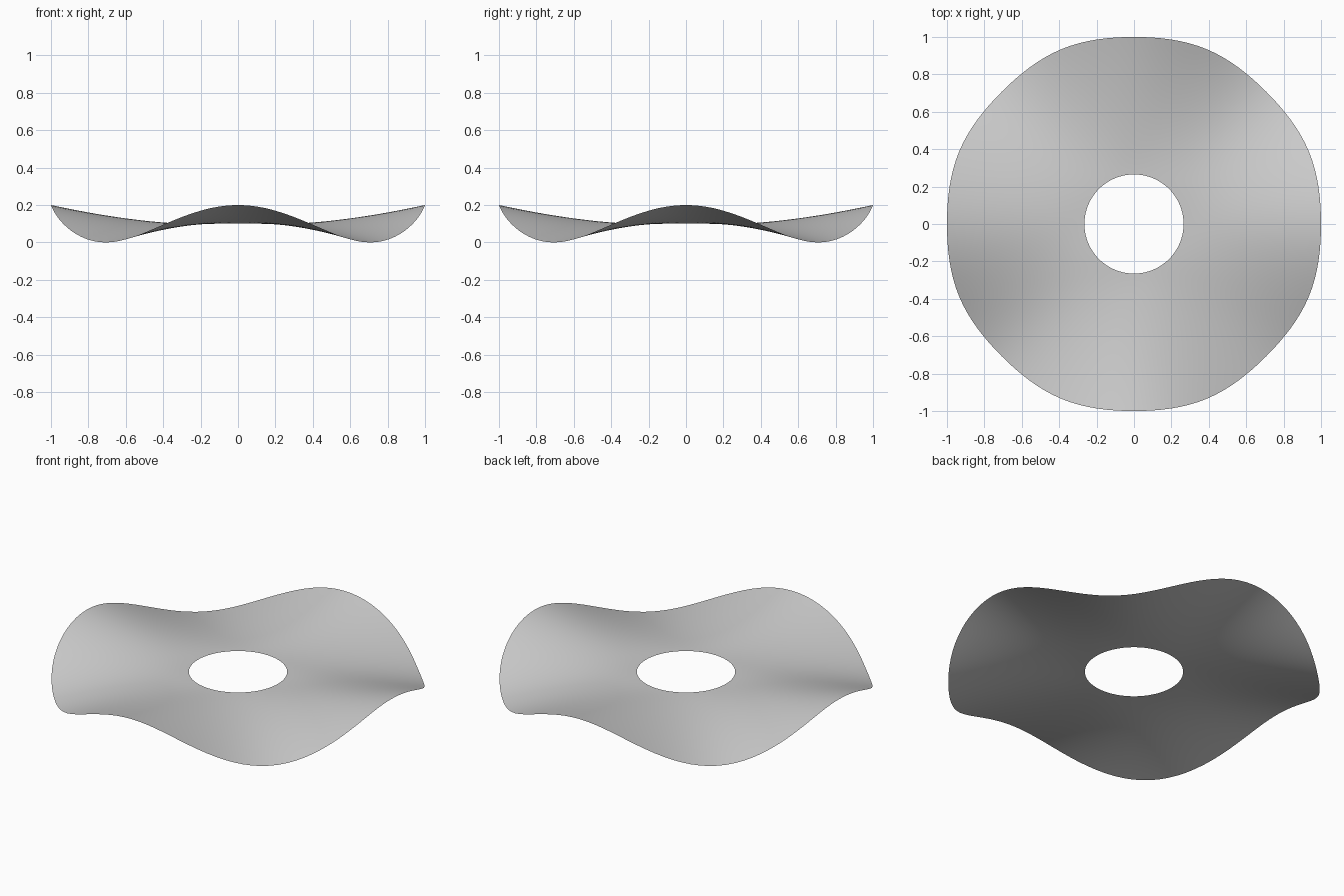
import bpy, bmesh
from math import sin, cos, tau

if "Cube" in bpy.data.objects:
    bpy.data.objects.remove(bpy.data.objects["Cube"])

SEGMENTS, RINGS = 128, 24
INNER, MID, WAVE = 0.265, 0.1, 0.1

# Plain grey sheet material
grey = bpy.data.materials.new("plain grey")
grey.use_nodes = True
colour = (0.6, 0.6, 0.6, 1)
grey.diffuse_color = colour
grey.node_tree.nodes["Principled BSDF"].inputs["Base Color"].default_value = colour


def sheet_point(t, angle):
    """Point on the sheet: t runs from the flat hole (0) to the wavy rim (1)."""
    bulge = 0.006 * (1 - cos(8 * angle)) * t
    radius = INNER + (1 - INNER) * t + bulge
    height = MID + WAVE * t ** 1.6 * cos(4 * angle)
    return radius * cos(angle), radius * sin(angle), height


# Wavy ring: concentric loops with four crests and four troughs
bm = bmesh.new()
loops = [[bm.verts.new(sheet_point(i / RINGS, tau * j / SEGMENTS))
          for j in range(SEGMENTS)] for i in range(RINGS + 1)]
for inner, outer in zip(loops, loops[1:]):
    for j in range(SEGMENTS):
        k = (j + 1) % SEGMENTS
        bm.faces.new((inner[j], outer[j], outer[k], inner[k]))

mesh = bpy.data.meshes.new("wavy_ring")
bm.to_mesh(mesh)
bm.free()
mesh.materials.append(grey)
mesh.shade_smooth()
bpy.context.collection.objects.link(bpy.data.objects.new("wavy_ring", mesh))
